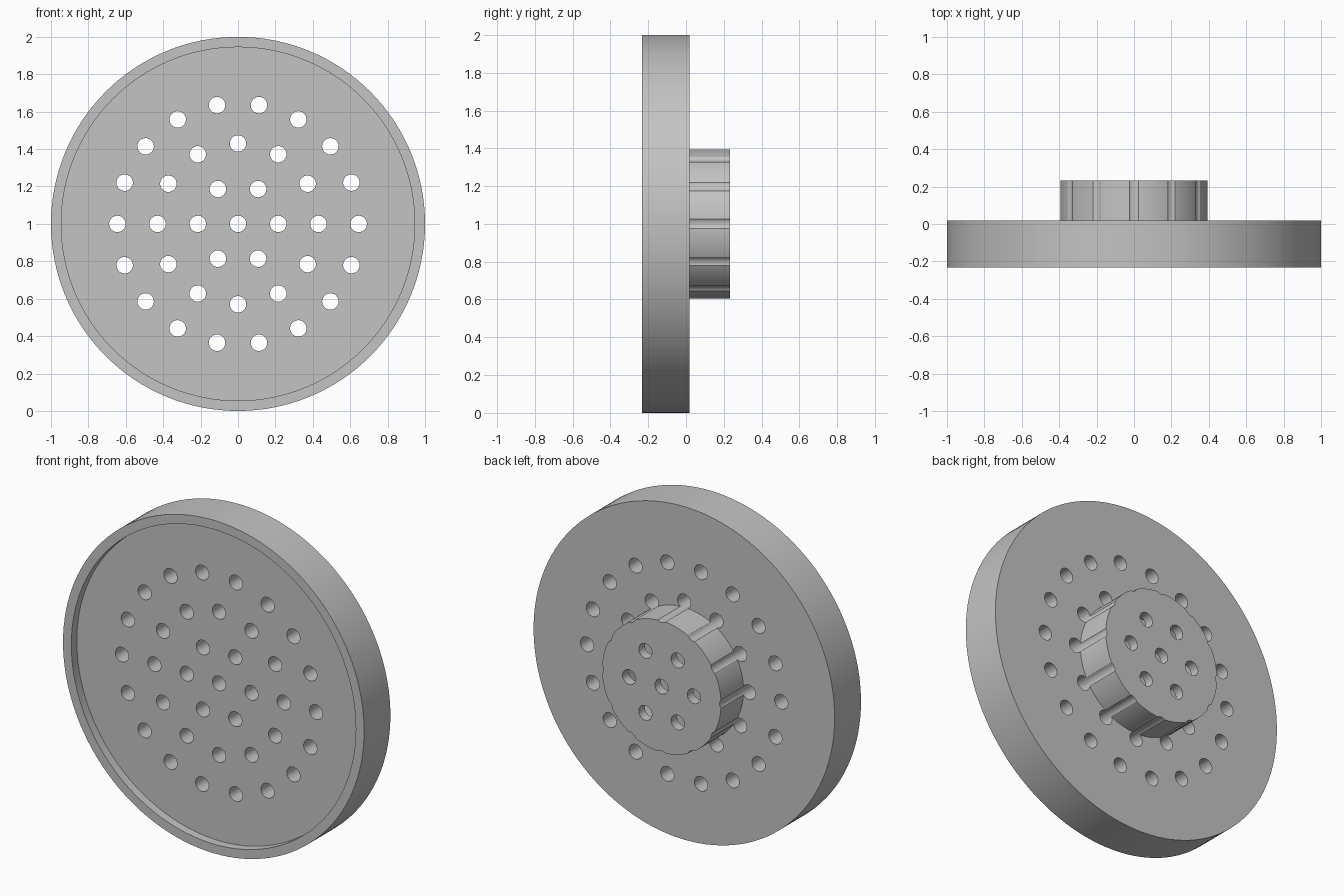
import bpy
import bmesh
import math
from mathutils import Matrix, Vector

if "Cube" in bpy.data.objects:
    bpy.data.objects.remove(bpy.data.objects["Cube"], do_unlink=True)

CENTRE = Vector((0, 0, 1))
HOLE_RADIUS = 0.044
RING_STEP = 0.215

grey = bpy.data.materials.new("plain grey")
grey.use_nodes = True
colour = (0.55, 0.55, 0.55, 1)
grey.diffuse_color = colour
grey.node_tree.nodes["Principled BSDF"].inputs["Base Color"].default_value = colour


def add_object(name, bm):
    mesh = bpy.data.meshes.new(name)
    bmesh.ops.recalc_face_normals(bm, faces=bm.faces)
    bm.to_mesh(mesh)
    bm.free()
    mesh.materials.append(grey)
    obj = bpy.data.objects.new(name, mesh)
    bpy.context.collection.objects.link(obj)
    return obj


def lathe(name, profile, steps=128):
    """Turn a (radius, y) profile, starting and ending on the axis, about y."""
    bm = bmesh.new()
    verts = [bm.verts.new((r, y, CENTRE.z)) for r, y in profile]
    edges = [bm.edges.new(pair) for pair in zip(verts, verts[1:])]
    bmesh.ops.spin(bm, geom=verts + edges, cent=CENTRE, axis=(0, 1, 0),
                   angle=math.tau, steps=steps, use_merge=True)
    bmesh.ops.remove_doubles(bm, verts=bm.verts, dist=1e-5)
    return add_object(name, bm)


# Round plate with a raised front rim
plate = lathe("perforated_plate", [
    (0, -0.18), (0.945, -0.18), (0.945, -0.232), (1, -0.232),
    (1, 0.018), (0, 0.018)])

# Hollow cup on the back
hub = lathe("rear_hub", [
    (0, 0.175), (0.34, 0.175), (0.34, 0.012), (0.395, 0.012),
    (0.395, 0.232), (0, 0.232)])

# Hole cutters: a centre hole and rings of 6, 12 and 18
spots = [(0, 0)]
for ring in range(1, 4):
    for i in range(6 * ring):
        a = math.tau * i / (6 * ring)
        spots.append((ring * RING_STEP * math.cos(a), ring * RING_STEP * math.sin(a)))

bm = bmesh.new()
turn = Matrix.Rotation(math.pi / 2, 4, "X")
for x, z in spots:
    place = Matrix.Translation(CENTRE + Vector((x, 0, z))) @ turn
    bmesh.ops.create_cone(bm, cap_ends=True, segments=32, radius1=HOLE_RADIUS,
                          radius2=HOLE_RADIUS, depth=1, matrix=place)
cutter = add_object("hole_cutter", bm)
cutter.hide_render = True

# Drill both parts, then smooth the round walls
for obj in (plate, hub):
    bpy.ops.object.select_all(action="DESELECT")
    obj.select_set(True)
    bpy.context.view_layer.objects.active = obj
    mod = obj.modifiers.new("holes", "BOOLEAN")
    mod.operation = "DIFFERENCE"
    mod.solver = "EXACT"
    mod.object = cutter
    bpy.ops.object.modifier_apply(modifier=mod.name)
    bpy.ops.object.shade_smooth_by_angle(angle=math.radians(30))

bpy.data.objects.remove(cutter, do_unlink=True)
